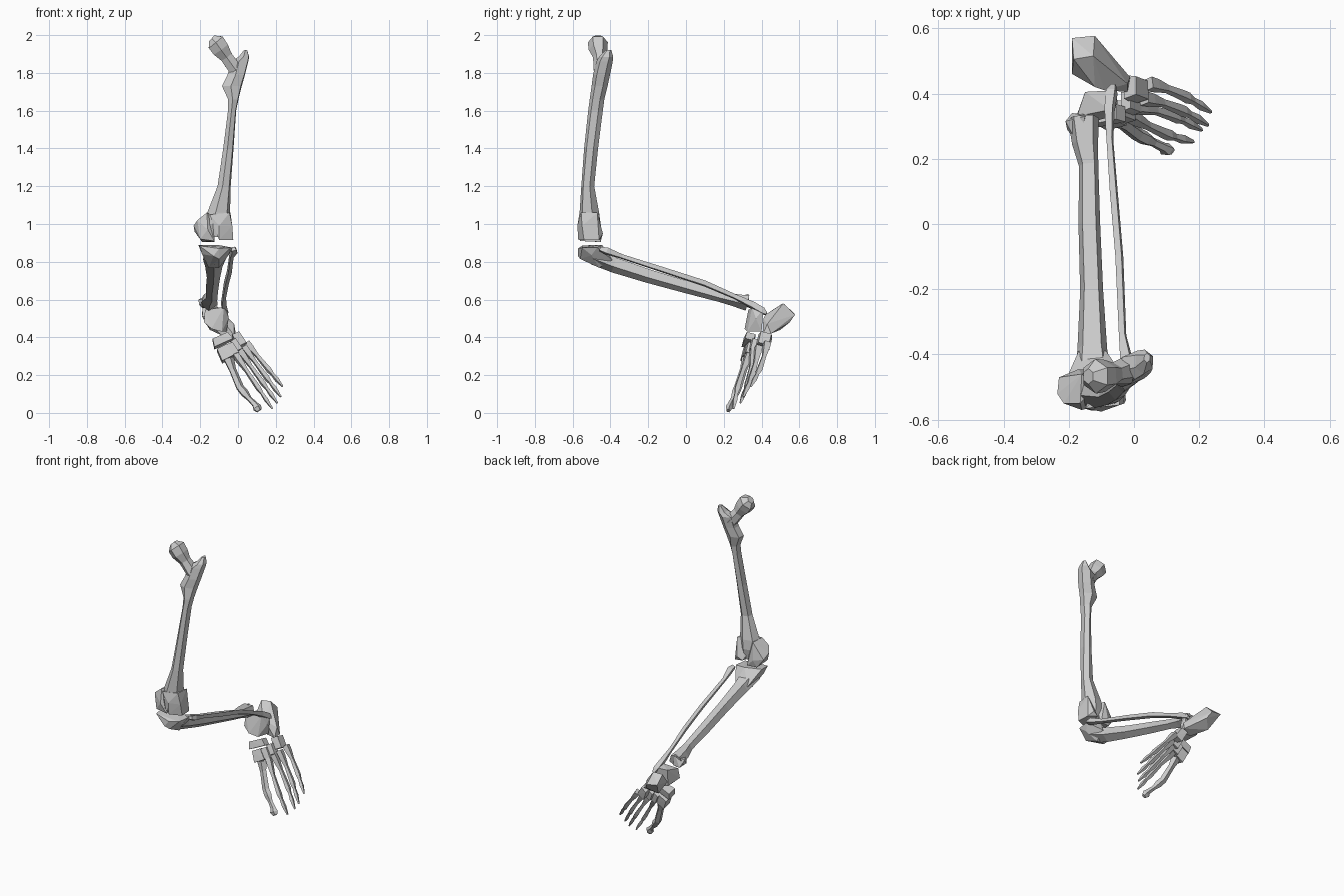
import bpy, bmesh, math
from mathutils import Vector

if "Cube" in bpy.data.objects:
    bpy.data.objects.remove(bpy.data.objects["Cube"], do_unlink=True)

bone = bpy.data.materials.new("bone_grey")
bone.use_nodes = True
COLOUR = (0.6, 0.6, 0.6, 1)
bone.diffuse_color = COLOUR
bone.node_tree.nodes["Principled BSDF"].inputs["Base Color"].default_value = COLOUR


def finish(name, bm):
    bmesh.ops.recalc_face_normals(bm, faces=bm.faces)
    mesh = bpy.data.meshes.new(name)
    bm.to_mesh(mesh)
    bm.free()
    mesh.materials.append(bone)
    ob = bpy.data.objects.new(name, mesh)
    bpy.context.collection.objects.link(ob)
    return ob


def skin(bm, rings):
    """Join successive rings of points into a closed skin."""
    rings = [[bm.verts.new(p) for p in r] for r in rings]
    n = len(rings[0])
    for a, b in zip(rings, rings[1:]):
        for i in range(n):
            j = (i + 1) % n
            bm.faces.new((a[i], a[j], b[j], b[i]))
    bm.faces.new(rings[0])
    bm.faces.new(rings[-1])


def tube(name, path, sides=5, turn=0.0, side=(1, 0, 0)):
    """Path entries: (x, y, z, half width, half thickness)."""
    bm = bmesh.new()
    pts = [Vector(p[:3]) for p in path]
    rings = []
    for i, p in enumerate(path):
        t = (pts[min(i + 1, len(pts) - 1)] - pts[max(i - 1, 0)]).normalized()
        u = Vector(side)
        u = (u - t * u.dot(t)).normalized()
        v = t.cross(u)
        ring = []
        for k in range(sides):
            a = turn + math.tau * k / sides
            ring.append(pts[i] + u * p[3] * math.cos(a) + v * p[4] * math.sin(a))
        rings.append(ring)
    skin(bm, rings)
    return finish(name, bm)


def chunk(name, pts):
    """Faceted convex lump around a few points."""
    bm = bmesh.new()
    for p in pts:
        bm.verts.new(p)
    res = bmesh.ops.convex_hull(bm, input=bm.verts)
    loose = [v for v in bm.verts if not v.link_faces]
    bmesh.ops.delete(bm, geom=loose, context='VERTS')
    return finish(name, bm)


def block(name, centre, size, lean=0.0, tilt=0.0):
    """Small tapered wedge-like bone, turned about y and then x."""
    from mathutils import Matrix
    m = Matrix.Translation(centre) @ Matrix.Rotation(tilt, 4, 'X') @ Matrix.Rotation(lean, 4, 'Y')
    pts = []
    for sx in (-1, 1):
        for sy in (-1, 1):
            for sz in (-1, 1):
                f = 0.8 if sz > 0 else 1.0
                pts.append(m @ Vector((sx * size[0] * f, sy * size[1] * (1.1 - 0.15 * sx), sz * size[2])))
    return chunk(name, pts)


# Thigh bone shaft: z, x range, y range
sections = [(0.93, -.17, -.05, -.565, -.47), (1.0, -.19, -.035, -.57, -.455),
            (1.06, -.165, -.04, -.565, -.458), (1.2, -.11, -.037, -.555, -.485),
            (1.4, -.08, -.022, -.54, -.465), (1.6, -.055, -.008, -.518, -.44),
            (1.66, -.055, .005, -.51, -.432), (1.73, -.09, .025, -.50, -.415),
            (1.79, -.06, .042, -.492, -.402), (1.86, -.045, .06, -.475, -.388),
            (1.885, .0, .062, -.46, -.385), (1.92, .03, .05, -.425, -.395)]
path = [((a + b) / 2, (c + d) / 2, z, (b - a) / 2, (d - c) / 2) for z, a, b, c, d in sections]
bm = bmesh.new()
rings = []
for x, y, z, w, d in path:
    rings.append([(x + w * math.cos(a), y + d * math.sin(a), z)
                  for a in (math.tau * k / 6 + 0.25 * z for k in range(6))])
skin(bm, rings)
finish("femur_shaft", bm)

# Ball and neck of the hip joint
tube("femur_head", [(-.14, -.467, 1.982, .024, .025), (-.118, -.467, 1.962, .053, .055),
                    (-.092, -.465, 1.925, .05, .053), (-.062, -.458, 1.885, .034, .038),
                    (-.015, -.445, 1.82, .045, .04)], sides=6, side=(0, 1, 0))

# Rounded knuckles at the knee
chunk("femur_medial_condyle", [
    (-.235, -.52, .99), (-.23, -.47, .96), (-.215, -.55, 1.02), (-.165, -.55, 1.06),
    (-.16, -.46, 1.06), (-.20, -.555, .92), (-.19, -.46, .905), (-.125, -.56, .91),
    (-.125, -.45, .905), (-.16, -.57, .97), (-.17, -.445, .95), (-.12, -.5, 1.04)])
chunk("femur_lateral_condyle", [
    (-.15, -.565, 1.05), (-.045, -.555, 1.06), (-.04, -.47, 1.06), (-.03, -.55, .99),
    (-.025, -.54, .915), (-.03, -.46, .915), (-.10, -.575, .99), (-.10, -.57, .915),
    (-.095, -.445, .93), (-.06, -.44, .95), (-.095, -.5, 1.04)])

# Shin bone
chunk("tibia_plateau", [
    (-.205, -.55, .885), (-.21, -.48, .89), (-.10, -.572, .87), (-.04, -.55, .875),
    (-.03, -.47, .875), (-.11, -.445, .89), (-.19, -.53, .84), (-.05, -.50, .835),
    (-.13, -.572, .83), (-.10, -.56, .815), (-.155, -.46, .768), (-.10, -.46, .768),
    (-.17, -.39, .80), (-.085, -.39, .81)])
tube("tibia_shaft", [
    (-.125, -.49, .83, .065, .045), (-.128, -.38, .787, .048, .045),
    (-.13, -.2, .728, .037, .04), (-.137, 0, .67, .035, .036),
    (-.139, .18, .617, .031, .03), (-.15, .25, .602, .042, .036),
    (-.155, .325, .585, .05, .045)], sides=5, turn=0.3)
chunk("tibia_ankle_knob", [
    (-.21, .315, .60), (-.205, .29, .57), (-.19, .34, .555), (-.17, .24, .60),
    (-.15, .33, .63), (-.14, .335, .56)])

# Thin outer bone of the lower leg
tube("fibula", [
    (-.025, -.455, .868, .017, .014), (-.022, -.42, .857, .023, .022),
    (-.035, -.34, .828, .013, .014), (-.045, -.1, .75, .014, .017),
    (-.062, .1, .685, .014, .018), (-.074, .26, .615, .012, .015),
    (-.075, .35, .572, .018, .022), (-.068, .405, .54, .02, .022),
    (-.062, .425, .525, .01, .01)], sides=4, turn=0.5)

# Ankle and heel
chunk("talus", [
    (-.175, .33, .545), (-.18, .32, .48), (-.15, .405, .555), (-.075, .35, .56),
    (-.055, .41, .55), (-.05, .37, .50), (-.14, .31, .445), (-.085, .325, .43),
    (-.06, .40, .43), (-.15, .40, .45)])
chunk("heel_bone", [
    (-.185, .505, .575), (-.125, .515, .58), (-.19, .57, .53), (-.12, .577, .52),
    (-.19, .46, .51), (-.09, .41, .50), (-.02, .43, .47), (-.012, .45, .42),
    (-.02, .405, .41), (-.085, .42, .41), (-.15, .50, .44), (-.10, .55, .48),
    (-.12, .42, .52)])

# Small bones of the midfoot: centre, half size
for name, centre, size, lean in [
        ("navicular", (-.085, .335, .385), (.055, .025, .022), -.45),
        ("medial_cuneiform", (-.07, .33, .315), (.035, .026, .035), -.5),
        ("middle_cuneiform", (-.03, .345, .335), (.022, .025, .032), -.5),
        ("outer_cuneiform", (-.01, .37, .355), (.02, .025, .032), -.5),
        ("cuboid", (.005, .415, .385), (.026, .03, .036), -.5)]:
    block(name, centre, size, lean, -.25)

# Great toe with its broad end
tube("great_toe", [
    (-.05, .32, .285, .03, .028), (-.03, .305, .23, .02, .02),
    (.01, .275, .135, .022, .022), (.035, .262, .105, .023, .022),
    (.06, .25, .075, .014, .014), (.09, .235, .045, .017, .015),
    (.10, .228, .028, .026, .02), (.112, .224, .012, .016, .012)], sides=5)

# Four slender toes: base, tip
toes = [("second_toe", (-.015, .335, .31), (.182, .252, .022)),
        ("third_toe", (.008, .358, .33), (.208, .288, .052)),
        ("fourth_toe", (.03, .385, .35), (.227, .303, .085)),
        ("fifth_toe", (.045, .43, .37), (.236, .343, .14))]
profile = [(0, .022), (.12, .02), (.3, .012), (.55, .015), (.63, .016),
           (.72, .01), (.84, .013), (.92, .009), (1, .005)]
for name, a, b in toes:
    a, b = Vector(a), Vector(b)
    path = []
    for t, r in profile:
        p = a.lerp(b, t)
        p.y += 0.012 * math.sin(math.pi * t) * (-1 if name == "second_toe" else 1)
        path.append((*p, r, r * 1.15))
    tube(name, path, sides=4, turn=0.6)
